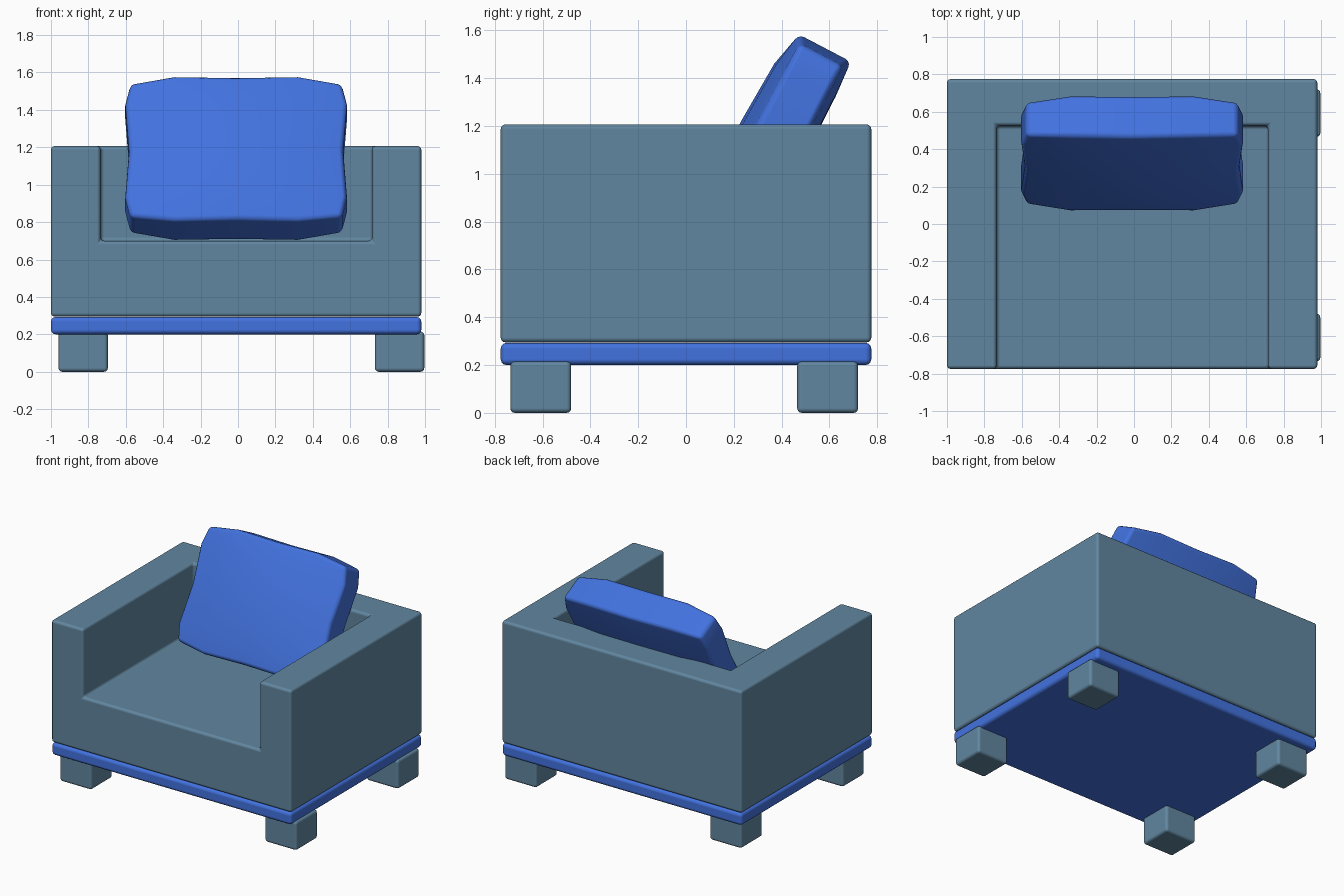
import bpy, bmesh, math
from mathutils import Matrix, Vector

if "Cube" in bpy.data.objects:
    bpy.data.objects.remove(bpy.data.objects["Cube"])


def material(name, rgb):
    m = bpy.data.materials.new(name)
    m.diffuse_color = (*rgb, 1)
    m.use_nodes = True
    m.node_tree.nodes["Principled BSDF"].inputs["Base Color"].default_value = m.diffuse_color
    return m


FABRIC = material("grey_blue_fabric", (0.12, 0.24, 0.35))
BLUE = material("bright_blue", (0.055, 0.17, 0.74))


def make_object(name, bm, mat):
    mesh = bpy.data.meshes.new(name)
    bm.to_mesh(mesh)
    bm.free()
    ob = bpy.data.objects.new(name, mesh)
    bpy.context.collection.objects.link(ob)
    mesh.materials.append(mat)
    return ob


def box(name, lo, hi, mat):
    lo, hi = Vector(lo), Vector(hi)
    bm = bmesh.new()
    size = hi - lo
    bmesh.ops.create_cube(bm, size=1, matrix=Matrix.Translation((lo + hi) / 2)
                          @ Matrix.Diagonal((*size, 1)))
    return make_object(name, bm, mat)


def soften(ob, width, segments=3, angle=40):
    b = ob.modifiers.new("rounded_edges", "BEVEL")
    b.width, b.segments = width, segments
    b.limit_method, b.angle_limit = "ANGLE", math.radians(angle)
    b.harden_normals = True
    ob.data.shade_smooth()


# Body: one U-shaped block with front, arms, back and lower seat
bm = bmesh.new()
profile = [(-1, .295), (.98, .295), (.98, 1.207), (.717, 1.207),
           (.717, .70), (-.735, .70), (-.735, 1.207), (-1, 1.207)]
front = [bm.verts.new((x, -.775, z)) for x, z in profile]
pocket = [bm.verts.new((x, .525, z)) for x, z in profile[3:7]]
back = [bm.verts.new((x, .775, z)) for x, z in
        (profile[0], profile[1], profile[2], profile[7])]
f, p, k = front, pocket, back
for face in [
        f, k,                                        # front and rear
        [f[0], f[1], k[1], k[0]],                    # underside
        [f[1], f[2], k[2], k[1]],                    # right side
        [f[7], f[0], k[0], k[3]],                    # left side
        [f[4], f[5], p[2], p[1]],                    # seat
        [f[3], f[4], p[1], p[0]],                    # inner arms
        [f[5], f[6], p[3], p[2]],
        p,                                           # inner back
        [f[2], k[2], k[3], f[7], f[6], p[3], p[0], f[3]]]:   # top rim
    bm.faces.new(face)
bmesh.ops.recalc_face_normals(bm, faces=bm.faces)
soften(make_object("armchair_body", bm, FABRIC), .02)

# Base board
soften(box("base_board", (-1, -.775, .2), (.98, .775, .293), BLUE), .025)

# Four feet
for side, x in (("left", -.96), ("right", .732)):
    for end, y in (("front", -.735), ("back", .465)):
        soften(box(f"{end}_{side}_foot", (x, y, 0), (x + .264, y + .255, .215),
                   FABRIC), .02)

# Leaning cushion: subdivided block with pinched sides and a plump face
bm = bmesh.new()
bmesh.ops.create_cube(bm, size=2)
bmesh.ops.subdivide_edges(bm, edges=bm.edges[:], cuts=3, use_grid_fill=True)
for v in bm.verts:
    a, t, b = v.co
    u = a * (.66 if abs(a) < .9 else .597)
    w = b * (.56 if abs(b) < .9 else .436)
    if abs(a) < .9:
        u = a * .66
    else:
        u = math.copysign(.573 + .04 * abs(b) if abs(b) < .9 else .565, a)
    if abs(b) > .9:
        w = math.copysign(.430 + .012 * abs(a) if abs(a) < .9 else .402, b)
    plump = (.045 if t < 0 else .015) * (1 - a * a) * (1 - b * b)
    half = .123 - .022 * (abs(a) > .9) + plump
    v.co = (u, t * half, w)
bmesh.ops.recalc_face_normals(bm, faces=bm.faces)
cushion = make_object("back_cushion", bm, BLUE)
cushion.location = (-.01, .378, 1.14)
cushion.rotation_euler.x = -math.radians(27.7)
soften(cushion, .025, 3, 45)
